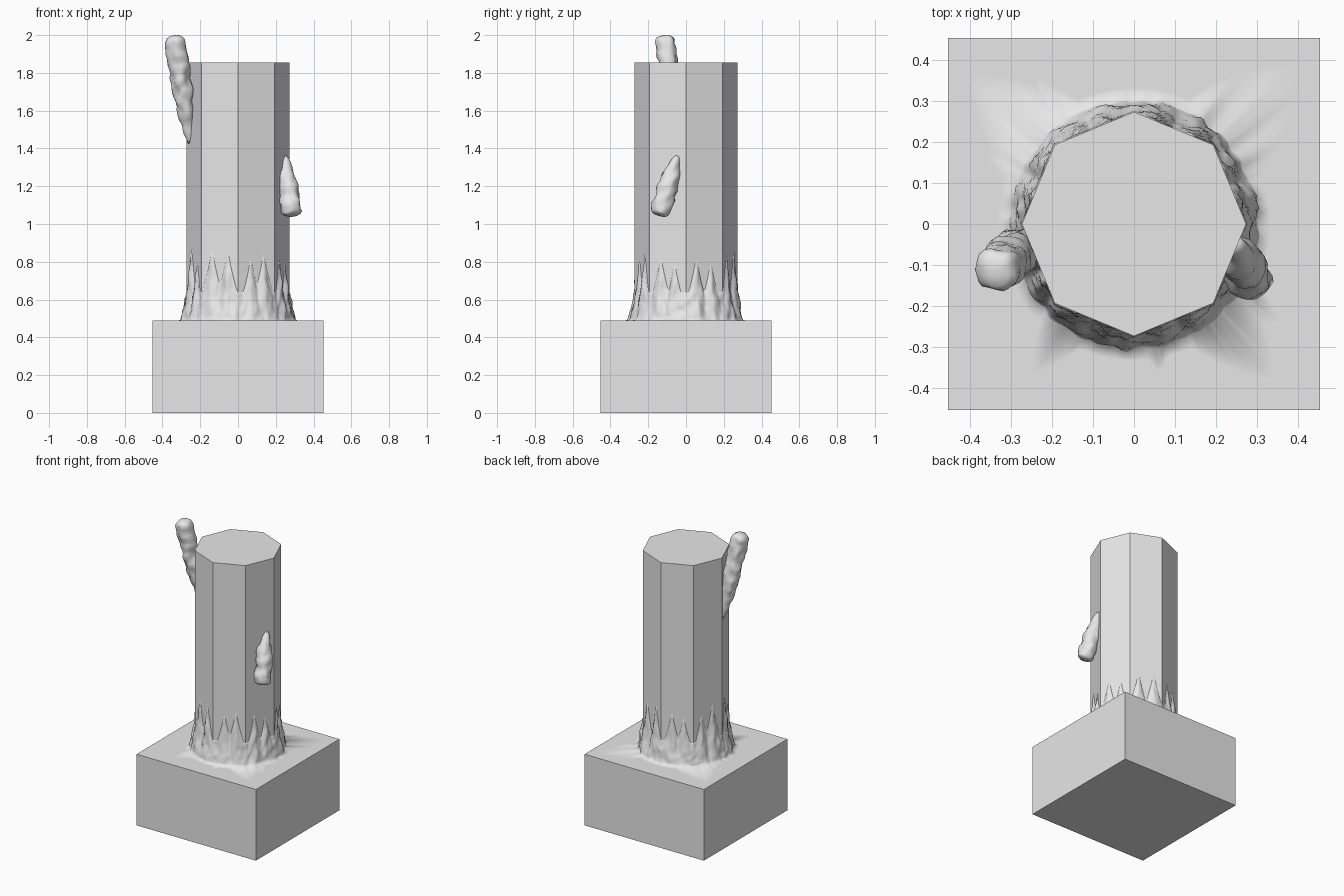
import bpy, bmesh, math, random
from mathutils import Vector, noise

if "Cube" in bpy.data.objects:
    bpy.data.objects.remove(bpy.data.objects["Cube"])

random.seed(4)
BASE_TOP, COL_TOP, COL_R = 0.488, 1.855, 0.273

stone = bpy.data.materials.new("pale grey stone")
stone.diffuse_color = (0.8, 0.8, 0.8, 1)
stone.use_nodes = True
stone.node_tree.nodes["Principled BSDF"].inputs["Base Color"].default_value = stone.diffuse_color


def make(name, bm, smooth=False):
    bmesh.ops.recalc_face_normals(bm, faces=bm.faces[:])
    me = bpy.data.meshes.new(name)
    bm.to_mesh(me)
    bm.free()
    for p in me.polygons:
        p.use_smooth = smooth
    me.materials.append(stone)
    ob = bpy.data.objects.new(name, me)
    bpy.context.collection.objects.link(ob)
    return ob


def skin(bm, rings):
    n = len(rings[0])
    for a, b in zip(rings, rings[1:]):
        for i in range(n):
            j = (i + 1) % n
            bm.faces.new((a[i], a[j], b[j], b[i]))


# square base block
bm = bmesh.new()
bmesh.ops.create_cube(bm, size=1)
for v in bm.verts:
    v.co = Vector((v.co.x * 0.906, v.co.y * 0.906, (v.co.z + 0.5) * BASE_TOP))
make("base_block", bm)

# octagonal column with corners on the axes
bm = bmesh.new()
rings = [[bm.verts.new((COL_R * math.cos(i * math.pi / 4),
                        COL_R * math.sin(i * math.pi / 4), z))
          for i in range(8)] for z in (BASE_TOP - 0.05, COL_TOP)]
skin(bm, rings)
bm.faces.new(rings[0])
bm.faces.new(rings[1])
make("column", bm)

# rough collar: jagged peaks on each column face, dips at the corners
N, ROWS = 192, 16
peaks = []
for f in range(8):
    peaks += [(f + random.uniform(0.25, 0.36), random.uniform(0.83, 0.91)),
              (f + random.uniform(0.64, 0.76), random.uniform(0.80, 0.89))]
# far points of the thin spill over the base: angle in degrees, reach
spill = [(44, 0.57), (2, 0.32), (-34, 0.43), (-48, 0.51), (-80, 0.37),
         (-124, 0.44), (-165, 0.33), (138, 0.55), (155, 0.40), (124, 0.43)]


def crest(u):
    h = 0.64
    for p, top in peaks:
        d = abs((u - p + 4) % 8 - 4)
        h = max(h, top - 0.75 * d ** 0.85)
    return h


def reach(deg):
    r = 0.33
    for a, far in spill:
        d = abs((deg - a + 180) % 360 - 180)
        r = max(r, far - 0.011 * d)
    return r


bm = bmesh.new()
rings = []
rings.append([bm.verts.new((reach(i * 360 / N) * math.cos(i * math.tau / N),
                            reach(i * 360 / N) * math.sin(i * math.tau / N),
                            BASE_TOP + 0.001)) for i in range(N)])
for k in range(ROWS + 1):
    t = k / ROWS
    ring = []
    for i in range(N):
        a = i * math.tau / N
        u = i * 8 / N
        flat = COL_R * math.cos(math.pi / 8) / math.cos((u % 1 - 0.5) * math.pi / 4)
        z = BASE_TOP + 0.003 + t * (crest(u) - BASE_TOP)
        p = Vector((math.cos(a) * 0.3, math.sin(a) * 0.3, z * 0.6))
        bump = 0.012 * noise.noise(p * 24) + 0.005 * noise.noise(p * 60)
        r = 0.304 + (flat - 0.001 - 0.304) * t ** 0.8 + bump * (1 - t ** 4)
        r = max(r, flat + 0.003) if t < 0.97 else flat - 0.004
        ring.append(bm.verts.new((r * math.cos(a), r * math.sin(a), z)))
    rings.append(ring)
skin(bm, rings)
make("rough_collar", bm, True)


# rough broken stubs clinging to the column
def stub(name, tail, head, radii):
    tail, head = Vector(tail), Vector(head)
    d = (head - tail).normalized()
    side = d.cross(Vector((0, 1, 0))).normalized()
    up = d.cross(side)
    bm = bmesh.new()
    rings = []
    for t, r in radii:
        ring = []
        for i in range(24):
            a = i * math.tau / 24
            p = tail.lerp(head, t) + r * (math.cos(a) * side + math.sin(a) * up)
            p += (p - tail.lerp(head, t)) * (0.3 * noise.noise(p * 22)
                                             + 0.1 * noise.noise(p * 50))
            ring.append(bm.verts.new(p))
        rings.append(ring)
    skin(bm, rings)
    bm.faces.new(rings[0])
    bm.faces.new(rings[-1])
    make(name, bm, True)


def profile(r, steps):
    # pointed tail, full body, blunt rounded head
    out = []
    for k in range(steps + 1):
        t = k / steps
        out.append((t * 0.95, r * (0.25 + 0.75 * min(1, t / 0.45) ** 0.8)))
    return out + [(0.975, r * 0.86), (0.992, r * 0.62), (1.0, r * 0.25)]


stub("upper_stub", (-0.252, -0.03, 1.43), (-0.337, -0.118, 1.998), profile(0.053, 26))
stub("lower_stub", (0.245, -0.045, 1.36), (0.287, -0.145, 1.045), profile(0.051, 16))
